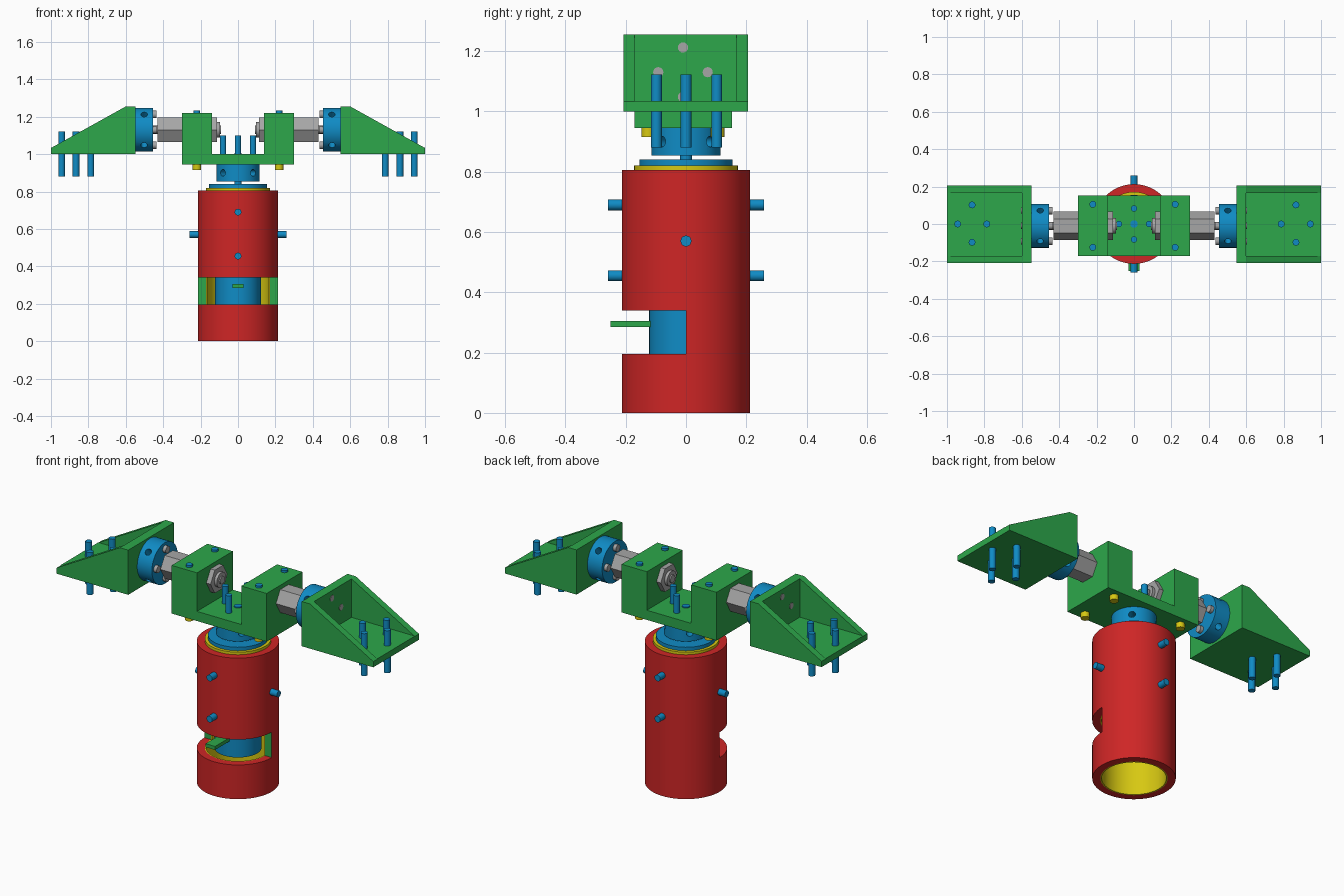
import bpy, bmesh, math
from mathutils import Matrix, Vector

if "Cube" in bpy.data.objects:
    bpy.data.objects.remove(bpy.data.objects["Cube"])


def material(name, rgb):
    m = bpy.data.materials.new(name)
    m.diffuse_color = (*rgb, 1)
    m.use_nodes = True
    m.node_tree.nodes["Principled BSDF"].inputs["Base Color"].default_value = m.diffuse_color
    return m


RED = material("red", (0.62, 0.019, 0.019))
GREEN = material("green", (0.026, 0.39, 0.07))
BLUE = material("blue", (0.005, 0.26, 0.56))
YELLOW = material("yellow", (0.68, 0.58, 0.006))
GREY = material("grey", (0.38, 0.38, 0.38))
YC = -0.01   # centre line of the upper assembly
ZA = 1.13    # axis height of the side arms


def finish(name, bm, mat, smooth=False):
    bmesh.ops.recalc_face_normals(bm, faces=bm.faces)
    me = bpy.data.meshes.new(name)
    bm.to_mesh(me)
    bm.free()
    ob = bpy.data.objects.new(name, me)
    bpy.context.collection.objects.link(ob)
    me.materials.append(mat)
    if smooth:
        smooth_sharp(ob)
    return ob


def activate(ob):
    bpy.ops.object.select_all(action='DESELECT')
    ob.select_set(True)
    bpy.context.view_layer.objects.active = ob


def smooth_sharp(ob):
    activate(ob)
    bpy.ops.object.shade_smooth_by_angle(angle=math.radians(35))


def rod(name, a, b, r, mat, n=20):
    """Cylinder or prism from point a to point b."""
    a, b = Vector(a), Vector(b)
    d = b - a
    if abs(d.x) > 1e-6 and abs(d.y) < 1e-6 and abs(d.z) < 1e-6:
        rot = Matrix.Rotation(math.pi / 2, 4, 'Y')
    else:
        rot = d.to_track_quat('Z', 'Y').to_matrix().to_4x4()
    bm = bmesh.new()
    bmesh.ops.create_cone(bm, cap_ends=True, segments=n, radius1=r, radius2=r,
                          depth=d.length,
                          matrix=Matrix.Translation((a + b) / 2) @ rot)
    return finish(name, bm, mat, n > 8)


def box(name, lo, hi, mat):
    lo, hi = Vector(lo), Vector(hi)
    bm = bmesh.new()
    bmesh.ops.create_cube(bm, size=1, matrix=Matrix.Translation((lo + hi) / 2)
                          @ Matrix.Diagonal((*[abs(v) for v in hi - lo], 1)))
    return finish(name, bm, mat)


def tube(name, ro, ri, z0, z1, mat, n=64):
    bm = bmesh.new()
    rings = [[bm.verts.new((r * math.cos(2 * math.pi * i / n),
                            r * math.sin(2 * math.pi * i / n), z))
              for i in range(n)]
             for r, z in ((ro, z0), (ro, z1), (ri, z1), (ri, z0))]
    for k in range(4):
        p, q = rings[k], rings[(k + 1) % 4]
        for i in range(n):
            j = (i + 1) % n
            bm.faces.new((p[i], p[j], q[j], q[i]))
    return finish(name, bm, mat)


def cut(ob, cutters):
    """Subtract the cutters and remove them."""
    for c in cutters:
        activate(ob)
        m = ob.modifiers.new("cut", 'BOOLEAN')
        m.operation = 'DIFFERENCE'
        m.solver = 'EXACT'
        m.object = c
        c.hide_render = True
        bpy.ops.object.modifier_apply(modifier=m.name)
        bpy.data.objects.remove(c)
    smooth_sharp(ob)


def hub(name, centre, axis, half, r):
    """Clamping hub with four radial set-screw holes."""
    c, ax = Vector(centre), Vector(axis)
    ob = rod(name, c - ax * half, c + ax * half, r, BLUE, 48)
    side = Vector((0, 1, 0))
    other = ax.cross(side)
    holes = []
    for k in range(4):
        t = math.pi / 4 + k * math.pi / 2
        d = side * math.cos(t) + other * math.sin(t)
        holes.append(rod("hole_cutter", c + d * r * 0.55, c + d * r * 1.3,
                         0.018, BLUE, 16))
    cut(ob, holes)


# Outer body tube and liner, both with a front window
body = tube("body_tube", 0.213, 0.172, 0, 0.805, RED)
liner = tube("liner_tube", 0.172, 0.165, 0.0, 0.82, YELLOW)
for part in (body, liner):
    cut(part, [box("window_cutter", (-0.4, -0.4, 0.195), (0.4, 0, 0.34), RED)])
# Green end faces of the window
body.data.materials.append(GREEN)
for f in body.data.polygons:
    if f.normal.y < -0.99 and abs(f.center.y) < 0.002 and 0.2 < f.center.z < 0.33:
        f.material_index = 1

# Inner drive and its tab
rod("drive_motor", (0, 0, 0.195), (0, 0, 0.81), 0.122, BLUE, 48)
tube("cap_ring", 0.166, 0.1, 0.795, 0.82, YELLOW)
box("tab", (-0.03, -0.25, 0.285), (0.03, -0.11, 0.305), GREEN)
rod("turntable", (0, 0, 0.815), (0, 0, 0.84), 0.155, BLUE, 64)
rod("drive_shaft", (0, 0, 0.83), (0, 0, 1.006), 0.02, BLUE)
hub("centre_hub", (0, 0, 0.9), (0, 0, 1), 0.046, 0.115)

# Radial body screws
for s in (-1, 1):
    for z in (0.69, 0.455):
        rod("body_screw", (0, s * 0.16, z), (0, s * 0.258, z), 0.018, BLUE)
    rod("body_screw", (s * 0.16, 0, 0.57), (s * 0.258, 0, 0.57), 0.018, BLUE)

# Cross plate and its upright screws
box("cross_plate", (-0.3, -0.17, 0.945), (0.3, 0.153, 1.0), GREEN)
for x, y in ((0.08, 0), (-0.08, 0), (0, 0.083), (0, -0.083)):
    rod("hub_screw", (x, y, 0.9), (x, y, 1.1), 0.017, BLUE)

for s in (-1, 1):
    def along(name, x0, x1, r, mat, n=20, y=YC, z=ZA):
        return rod(name, (s * x0, y, z), (s * x1, y, z), r, mat, n)

    # Mounting block with bolts and nuts
    box("mounting_block", (s * 0.14, -0.17, 1.0), (s * 0.3, 0.153, 1.22), GREEN)
    for y in (0.105, -0.125):
        rod("block_bolt", (s * 0.22, y, 0.93), (s * 0.22, y, 1.232), 0.018, BLUE)
        rod("bolt_nut", (s * 0.22, y, 0.915), (s * 0.22, y, 0.945), 0.023, YELLOW)

    # Side arm: hex bearing, inner nut and shaft
    along("hex_bearing", 0.3, 0.43, 0.076, GREY, 6)
    along("hex_nut", 0.113, 0.14, 0.076, GREY, 6)
    along("nut_collar", 0.097, 0.113, 0.042, GREY, 28)
    along("arm_shaft", 0.09, 0.5, 0.022, GREY)

    # Arm hub and its four bolts
    hub("arm_hub", (s * 0.502, YC, ZA), (1, 0, 0), 0.047, 0.117)
    for dy, dz in ((0.082, 0), (-0.082, 0), (0, 0.082), (0, -0.082)):
        along("arm_bolt_head", 0.436, 0.46, 0.02, GREY, 16, YC + dy, ZA + dz)
        along("arm_bolt", 0.5, 0.603, 0.017, GREY, 16, YC + dy, ZA + dz)

    # End bracket: floor, back wall and sloping cheeks
    y0, y1, t = -0.208, 0.205, 0.038
    box("bracket_floor", (s * 0.6, y0 + t, 1.0), (s * 1.0, y1 - t, 1.035), GREEN)
    box("bracket_wall", (s * 0.548, y0 + t, 1.0), (s * 0.6, y1 - t, 1.255), GREEN)
    for ya in (y0, y1 - t):
        bm = bmesh.new()
        f = bm.faces.new([bm.verts.new((s * x, ya, z)) for x, z in (
            (0.548, 1.0), (1.0, 1.0), (1.0, 1.033), (0.6, 1.255), (0.548, 1.255))])
        ext = bmesh.ops.extrude_face_region(bm, geom=[f])["geom"]
        bmesh.ops.translate(bm, vec=(0, t, 0), verts=[
            v for v in ext if isinstance(v, bmesh.types.BMVert)])
        finish("bracket_cheek", bm, GREEN)

    # Screws through the bracket floor
    for x, y in ((0.943, 0), (0.787, 0), (0.866, 0.102), (0.866, -0.098)):
        rod("bracket_screw", (s * x, y, 0.88), (s * x, y, 1.122), 0.018, BLUE)
